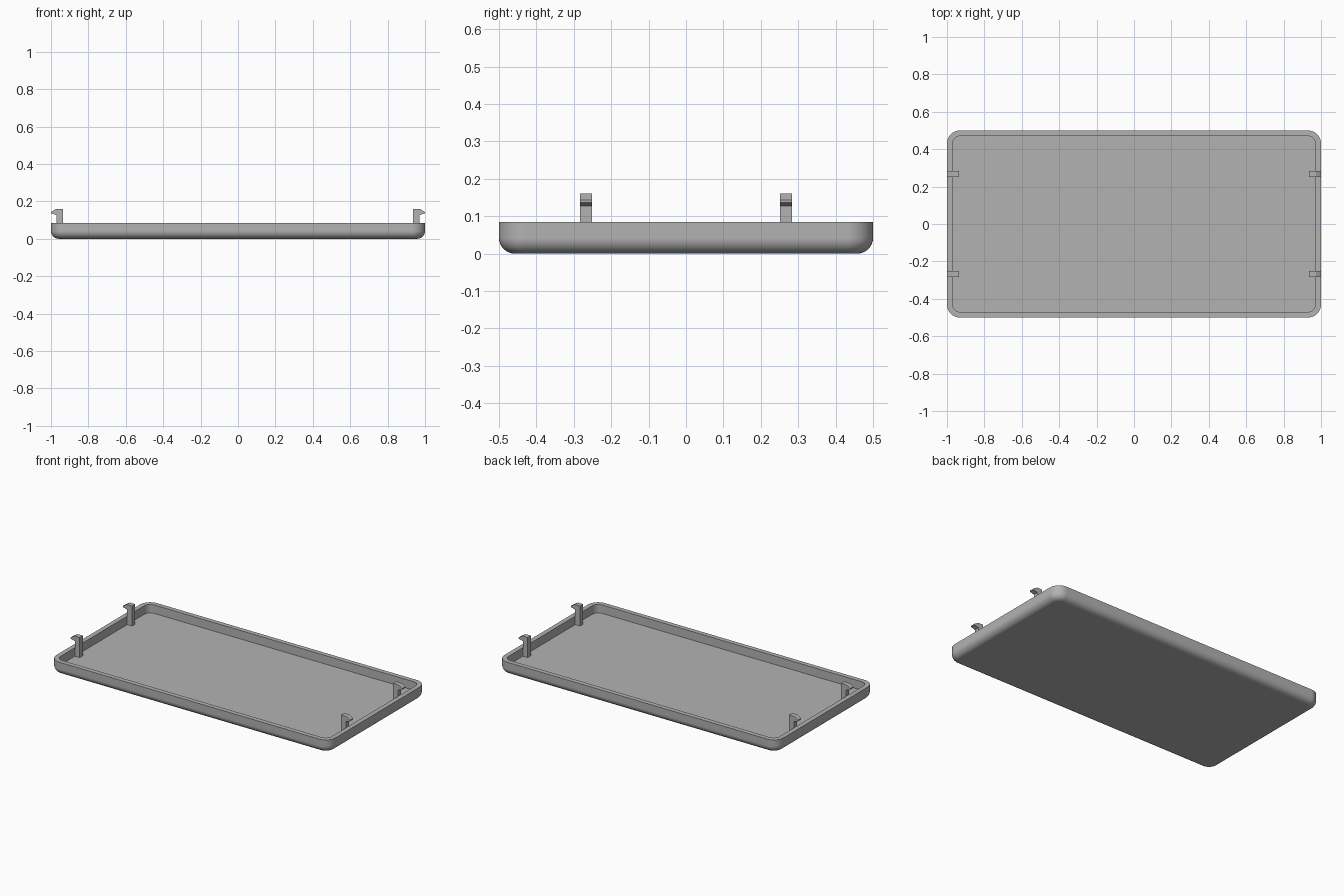
import bpy, bmesh, math

cube = bpy.data.objects.get("Cube")
if cube:
    bpy.data.objects.remove(cube, do_unlink=True)

# Single grey plastic
grey = bpy.data.materials.new("grey_plastic")
grey.use_nodes = True
colour = (0.45, 0.45, 0.45, 1)
grey.diffuse_color = colour
grey.node_tree.nodes["Principled BSDF"].inputs["Base Color"].default_value = colour

HEIGHT, WALL, CORNER, FILLET = 0.085, 0.03, 0.07, 0.042


def make_object(name, bm):
    bmesh.ops.recalc_face_normals(bm, faces=bm.faces)
    mesh = bpy.data.meshes.new(name)
    bm.to_mesh(mesh)
    bm.free()
    mesh.materials.append(grey)
    obj = bpy.data.objects.new(name, mesh)
    bpy.context.collection.objects.link(obj)
    return obj


def rounded_ring(bm, inset, z, steps=10):
    """Loop of vertices around a rounded rectangle, offset inward by inset."""
    radius = CORNER - inset
    cx, cy = 1 - CORNER, 0.5 - CORNER
    ring = []
    for quarter, (sx, sy) in enumerate([(1, 1), (-1, 1), (-1, -1), (1, -1)]):
        for i in range(steps + 1):
            a = (quarter + i / steps) * math.pi / 2
            ring.append(bm.verts.new((sx * cx + radius * math.cos(a),
                                      sy * cy + radius * math.sin(a), z)))
    return ring


# Tray: filleted outside, flat rim, straight inner wall and floor
bm = bmesh.new()
profile = []
for i in range(9):
    a = i / 8 * math.pi / 2
    profile.append((FILLET * (1 - math.sin(a)), FILLET * (1 - math.cos(a))))
profile += [(0, HEIGHT), (WALL, HEIGHT), (WALL, WALL)]
rings = [rounded_ring(bm, inset, z) for inset, z in profile]
for low, high in zip(rings, rings[1:]):
    for i in range(len(low)):
        j = (i + 1) % len(low)
        bm.faces.new((low[i], low[j], high[j], high[i]))
bm.faces.new(rings[0])
bm.faces.new(rings[-1])
tray = make_object("tray", bm)
bpy.ops.object.select_all(action='DESELECT')
tray.select_set(True)
bpy.context.view_layer.objects.active = tray
bpy.ops.object.shade_smooth_by_angle(angle=math.radians(35))
weighted = tray.modifiers.new("weighted_normals", 'WEIGHTED_NORMAL')
weighted.keep_sharp = True

# Snap clips: stem against the end wall with an outward barbed hook
clip_profile = [(0.935, WALL), (0.97, WALL), (0.97, 0.127), (1.0, 0.136),
                (1.0, 0.143), (0.972, 0.16), (0.935, 0.16)]
for side, sx in (("left", 1), ("right", -1)):
    for end, y in (("front", -0.267), ("back", 0.267)):
        bm = bmesh.new()
        face = bm.faces.new([bm.verts.new((sx * x, y - 0.016, z)) for x, z in clip_profile])
        new = bmesh.ops.extrude_face_region(bm, geom=[face])["geom"]
        bmesh.ops.translate(bm, vec=(0, 0.032, 0),
                            verts=[v for v in new if isinstance(v, bmesh.types.BMVert)])
        make_object(f"{end}_{side}_clip", bm)
